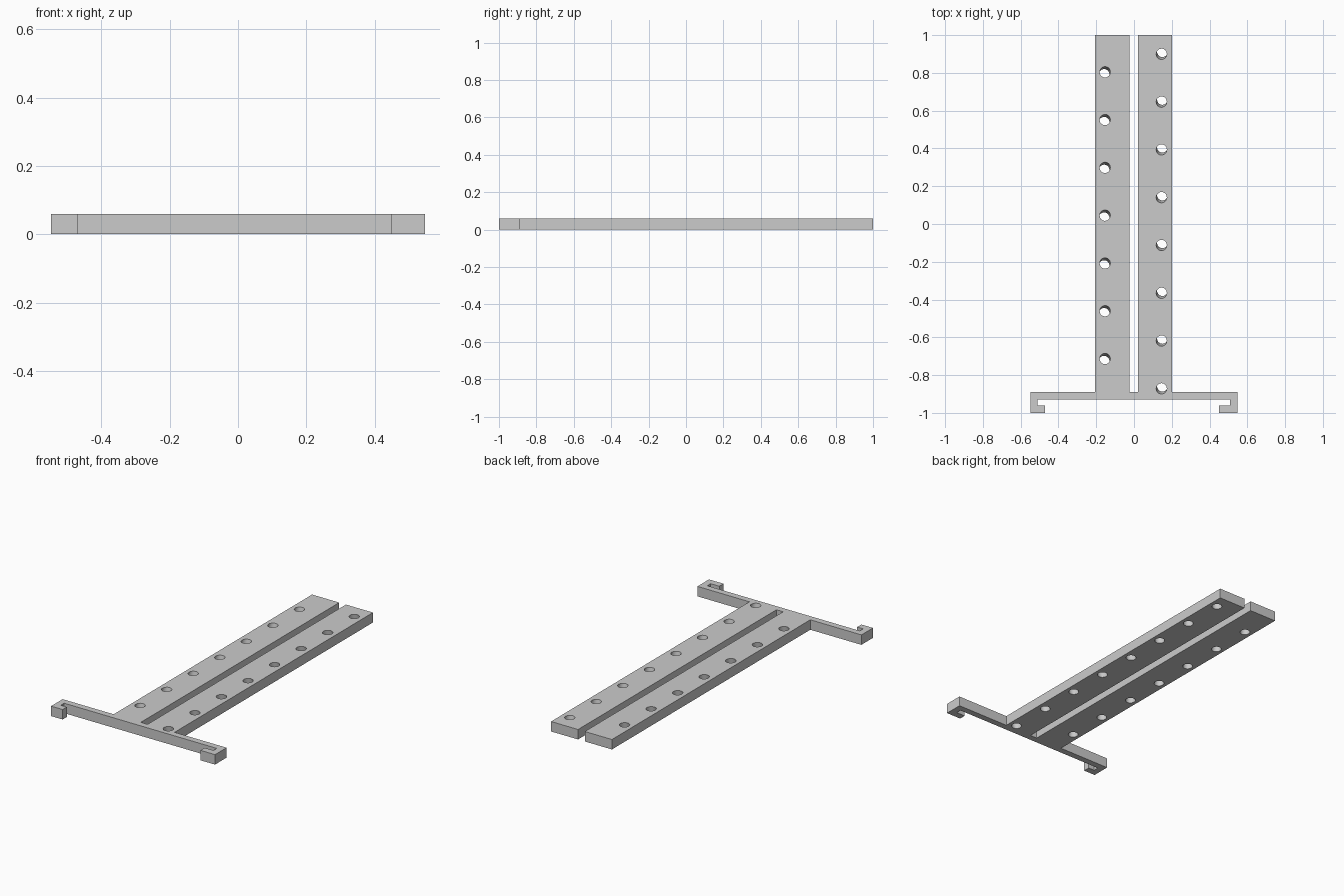
import bpy, bmesh
from mathutils import Matrix, Vector

THICK = 0.06
HOLE_R = 0.028
PITCH = 0.253

cube = bpy.data.objects.get("Cube")
if cube:
    bpy.data.objects.remove(cube, do_unlink=True)

# Single plain grey
grey = bpy.data.materials.new("light_grey")
grey.use_nodes = True
colour = (0.6, 0.6, 0.6, 1)
grey.diffuse_color = colour
grey.node_tree.nodes["Principled BSDF"].inputs["Base Color"].default_value = colour


def new_object(name, bm):
    bmesh.ops.recalc_face_normals(bm, faces=bm.faces)
    mesh = bpy.data.meshes.new(name)
    bm.to_mesh(mesh)
    bm.free()
    obj = bpy.data.objects.new(name, mesh)
    bpy.context.collection.objects.link(obj)
    mesh.materials.append(grey)
    return obj


# Plate outline: two long rails, cross bar and inward hooks at its ends
right_half = [(0.02, -0.89), (0.02, 1), (0.20, 1), (0.20, -0.89),
              (0.547, -0.89), (0.547, -1), (0.45, -1), (0.45, -0.96),
              (0.508, -0.96), (0.508, -0.928)]
left_half = [(-0.51, -0.928), (-0.51, -0.96), (-0.47, -0.96), (-0.47, -1),
             (-0.547, -1), (-0.547, -0.89), (-0.206, -0.89), (-0.206, 1),
             (-0.025, 1), (-0.025, -0.89)]
bm = bmesh.new()
face = bm.faces.new([bm.verts.new((x, y, 0)) for x, y in right_half + left_half])
top = bmesh.ops.extrude_face_region(bm, geom=[face])["geom"]
bmesh.ops.translate(bm, vec=(0, 0, THICK),
                    verts=[v for v in top if isinstance(v, bmesh.types.BMVert)])
plate = new_object("slotted_rail_plate", bm)

# Slanted hole cutters: the rows lean opposite ways
bm = bmesh.new()
for x, y0, count, lean in ((-0.156, -0.72, 7, 1), (0.148, -0.865, 8, -1)):
    axis = Vector((0.005 * lean, 0.013 * lean, THICK))
    turn = axis.to_track_quat("Z", "Y").to_matrix().to_4x4()
    for i in range(count):
        place = Matrix.Translation((x, y0 + i * PITCH, THICK / 2))
        bmesh.ops.create_cone(bm, cap_ends=True, segments=32, radius1=HOLE_R,
                              radius2=HOLE_R, depth=THICK * 3, matrix=place @ turn)
cutter = new_object("hole_cutter", bm)
cutter.hide_render = True

# Cut the holes and discard the helper
cut = plate.modifiers.new("holes", "BOOLEAN")
cut.object = cutter
cut.solver = "EXACT"
bpy.ops.object.select_all(action="DESELECT")
bpy.context.view_layer.objects.active = plate
plate.select_set(True)
bpy.ops.object.modifier_apply(modifier=cut.name)
bpy.data.objects.remove(cutter, do_unlink=True)
bpy.ops.object.shade_smooth_by_angle()
